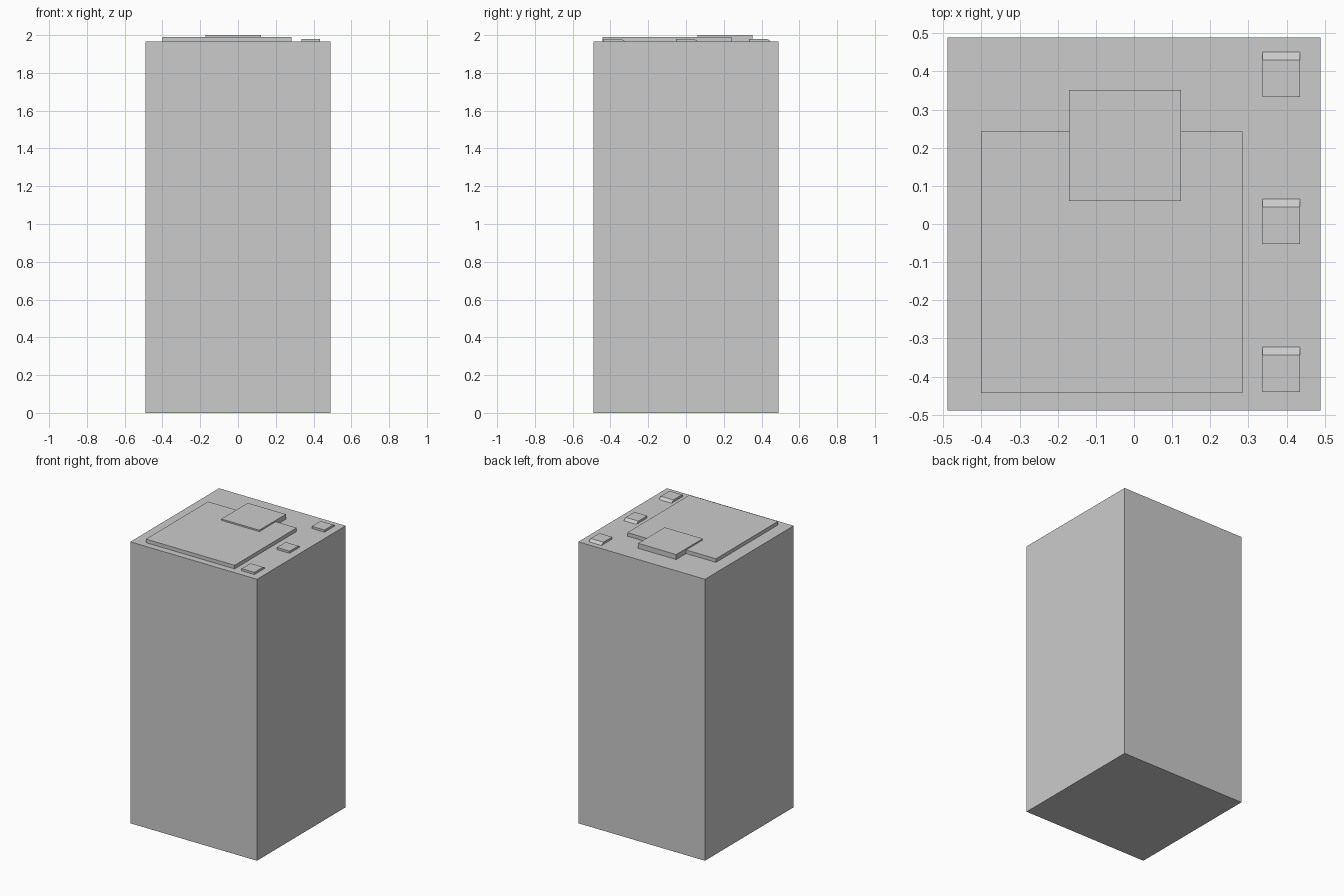
import bpy, bmesh

if "Cube" in bpy.data.objects:
    bpy.data.objects.remove(bpy.data.objects["Cube"])

ROOF = 1.965

def prism(name, x0, x1, profile):
    """Extrude a (y, z) profile along x."""
    bm = bmesh.new()
    face = bm.faces.new([bm.verts.new((x0, y, z)) for y, z in profile])
    ext = bmesh.ops.extrude_face_region(bm, geom=[face])
    verts = [v for v in ext["geom"] if isinstance(v, bmesh.types.BMVert)]
    bmesh.ops.translate(bm, verts=verts, vec=(x1 - x0, 0, 0))
    bmesh.ops.recalc_face_normals(bm, faces=bm.faces)
    mesh = bpy.data.meshes.new(name)
    bm.to_mesh(mesh)
    bm.free()
    obj = bpy.data.objects.new(name, mesh)
    bpy.context.collection.objects.link(obj)
    return obj

def box(name, x0, x1, y0, y1, z0, z1):
    return prism(name, x0, x1, [(y0, z0), (y1, z0), (y1, z1), (y0, z1)])

# Main tower block
box("tower_body", -0.489, 0.489, -0.489, 0.489, 0, ROOF)

# Raised roof slab and the smaller plant room overlapping its back edge
box("roof_slab", -0.401, 0.284, -0.443, 0.242, ROOF, 1.99)
box("plant_room", -0.171, 0.123, 0.06, 0.352, ROOF, 2.0)

# Row of roof vents with a sloped back edge
for i, y in enumerate((-0.44, -0.053, 0.333)):
    prism(f"roof_vent_{i + 1}", 0.337, 0.435,
          [(y, ROOF), (y + 0.118, ROOF), (y + 0.097, 1.98), (y, 1.98)])
